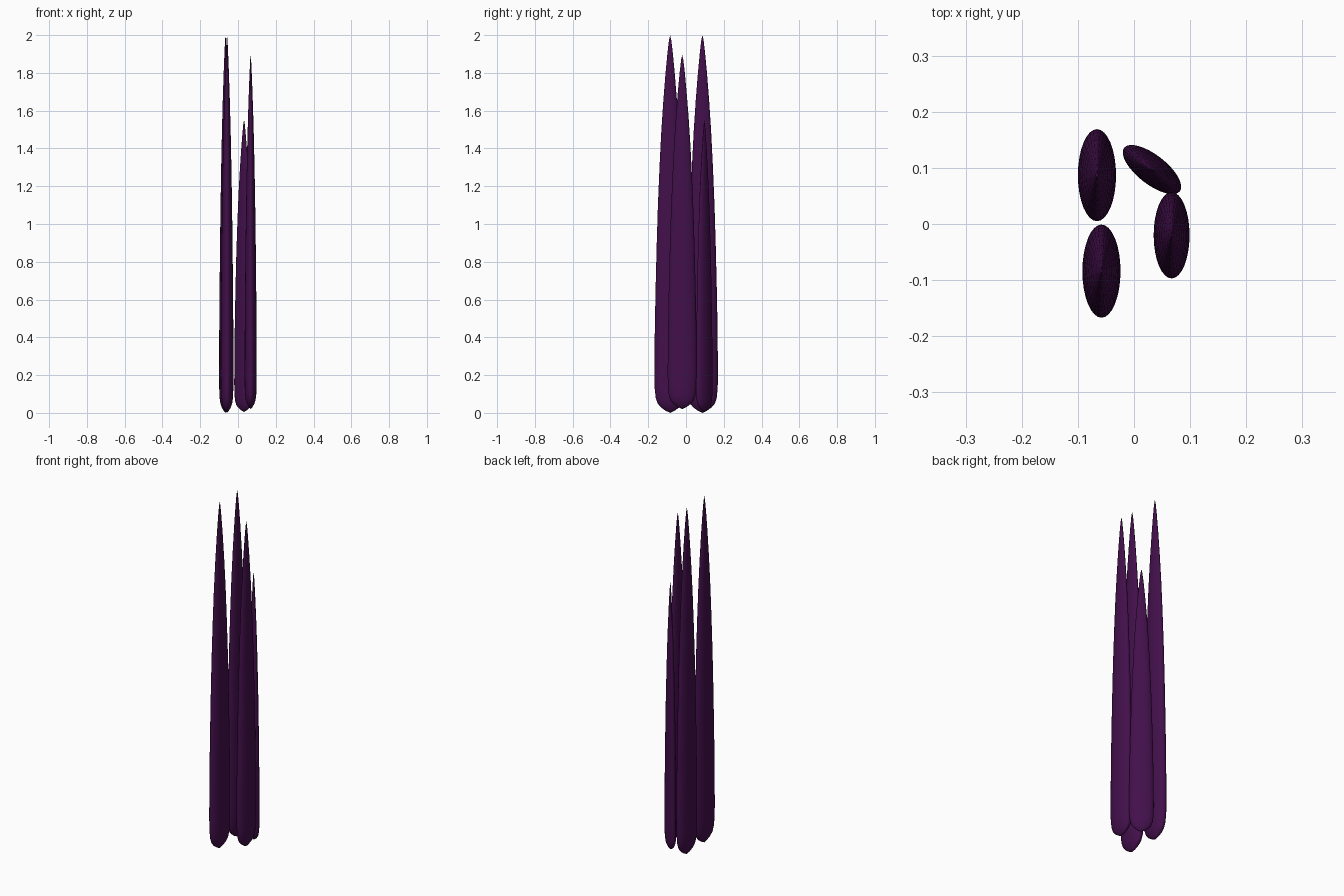
import bpy, bmesh, math

if "Cube" in bpy.data.objects:
    bpy.data.objects.remove(bpy.data.objects["Cube"])

purple = bpy.data.materials.new("dark purple")
purple.diffuse_color = (0.055, 0.005, 0.07, 1)
purple.use_nodes = True
purple.node_tree.nodes["Principled BSDF"].inputs["Base Color"].default_value = purple.diffuse_color

# Bottom curve (absolute height, relative width) and tapering upper curve (fraction, width)
BASE = [(0.012, 0.3), (0.03, 0.6), (0.05, 0.8), (0.08, 0.92), (0.13, 0.985), (0.2, 1.0)]
UPPER = [(0.13, 0.98), (0.25, 0.93), (0.38, 0.86), (0.5, 0.78), (0.62, 0.67),
         (0.72, 0.56), (0.81, 0.43), (0.89, 0.29), (0.95, 0.165), (0.985, 0.075)]
SIDES = 32


def blade(name, x, y, rx, ry, z0, z1, angle=0.0):
    """Closed leaf blade: oval rings lofted between a blunt base and a pointed tip."""
    k = ry / 0.083
    profile = [(z0 + h * k, w) for h, w in BASE]
    zb = profile[-1][0]
    profile += [(zb + f * (z1 - zb), w) for f, w in UPPER]
    bm = bmesh.new()
    rings = []
    for z, w in profile:
        rings.append([bm.verts.new((rx * w * math.cos(i * math.tau / SIDES),
                                    ry * w * math.sin(i * math.tau / SIDES), z))
                      for i in range(SIDES)])
    bottom, tip = bm.verts.new((0, 0, z0)), bm.verts.new((0, 0, z1))
    for i in range(SIDES):
        j = (i + 1) % SIDES
        for a, b in zip(rings, rings[1:]):
            bm.faces.new((a[i], a[j], b[j], b[i]))
        bm.faces.new((bottom, rings[0][j], rings[0][i]))
        bm.faces.new((rings[-1][i], rings[-1][j], tip))
    for f in bm.faces:
        f.smooth = True
    mesh = bpy.data.meshes.new(name)
    bm.to_mesh(mesh)
    bm.free()
    mesh.materials.append(purple)
    ob = bpy.data.objects.new(name, mesh)
    ob.location = (x, y, 0)
    ob.rotation_euler.z = angle
    bpy.context.collection.objects.link(ob)


# Two tall blades on the left, a shorter one on the right, the smallest turned at the back
blade("blade_back_left", -0.066, 0.087, 0.034, 0.082, 0.0, 2.0)
blade("blade_front_left", -0.058, -0.084, 0.034, 0.083, 0.0, 2.0)
blade("blade_right", 0.067, -0.02, 0.032, 0.077, 0.02, 1.895)
blade("blade_back_right", 0.032, 0.097, 0.026, 0.063, 0.005, 1.55, math.radians(52))
